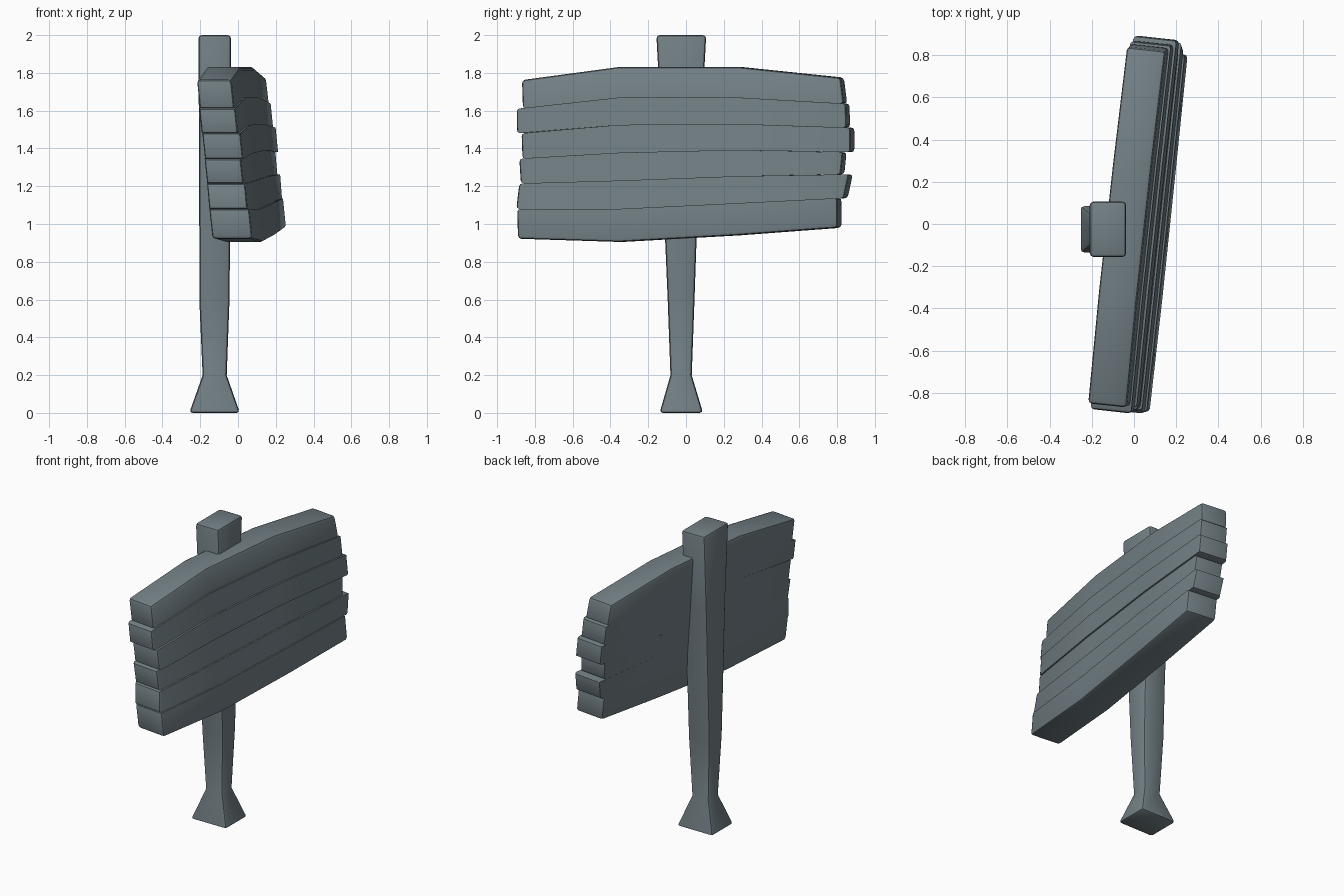
import bpy, bmesh

if "Cube" in bpy.data.objects:
    bpy.data.objects.remove(bpy.data.objects["Cube"])

mat = bpy.data.materials.new("slate grey")
mat.diffuse_color = (0.17, 0.215, 0.235, 1)
mat.use_nodes = True
mat.node_tree.nodes["Principled BSDF"].inputs["Base Color"].default_value = mat.diffuse_color


def loft(name, rings, bevelled, width):
    """Skin four-cornered rings, cap both ends, bevel the edges chosen by rule."""
    bm = bmesh.new()
    vs = [[bm.verts.new(p) for p in r] for r in rings]
    for a, b in zip(vs, vs[1:]):
        for i in range(4):
            j = (i + 1) % 4
            bm.faces.new((a[i], a[j], b[j], b[i]))
    bm.faces.new(vs[0])
    bm.faces.new(vs[-1])
    bmesh.ops.recalc_face_normals(bm, faces=bm.faces)
    # find ring/corner index of each vertex, then pick edges
    idx = {v: (k, i) for k, r in enumerate(vs) for i, v in enumerate(r)}
    edges = [e for e in bm.edges if bevelled(idx[e.verts[0]], idx[e.verts[1]], len(vs) - 1)]
    bmesh.ops.bevel(bm, geom=edges, offset=width, segments=2, profile=0.5,
                    affect='EDGES', clamp_overlap=True)
    me = bpy.data.meshes.new(name)
    bm.to_mesh(me)
    bm.free()
    me.materials.append(mat)
    ob = bpy.data.objects.new(name, me)
    bpy.context.collection.objects.link(ob)
    bpy.ops.object.select_all(action='DESELECT')
    ob.select_set(True)
    bpy.context.view_layer.objects.active = ob
    bpy.ops.object.shade_smooth_by_angle(angle=0.6)
    return ob


# Post with flared foot: z, x min, x max, y min, y max
sections = [(0, -.258, .01, -.14, .09), (.2, -.187, -.06, -.082, .03),
            (.6, -.205, -.045, -.097, .045), (.95, -.205, -.042, -.112, .057),
            (1.5, -.207, -.039, -.13, .08), (2.0, -.21, -.037, -.157, .107)]
loft("post", [[(a, c, z), (b, c, z), (b, d, z), (a, d, z)] for z, a, b, c, d in sections],
     lambda p, q, n: p[1] == q[1] or p[0] == q[0] and p[0] in (0, n), 0.018)

# Plank seams from top to bottom: heights at left end, two middle stations, right end
seams = [(1.762, 1.832, 1.832, 1.775), (1.61, 1.67, 1.67, 1.637),
         (1.48, 1.525, 1.53, 1.51), (1.345, 1.375, 1.39, 1.38),
         (1.215, 1.23, 1.253, 1.263), (1.08, 1.08, 1.11, 1.137),
         (.922, .905, .94, .98)]
# Per plank: left y top/bottom, right y top/bottom, thickness
planks = [(-.85, -.845, .838, .855, .183), (-.877, -.875, .868, .87, .192),
          (-.85, -.845, .893, .893, .203), (-.863, -.855, .852, .84, .193),
          (-.862, -.878, .885, .858, .203), (-.872, -.868, .825, .825, .212)]


def board_point(y, z, d):
    """The board is turned about the post and leans back toward the top."""
    return (-.125 + .11 * y - .1 * (z - 1.76) + d, y - .11 * d, z)


for n, (lt, lb, rt, rb, t) in enumerate(planks):
    rings = []
    for k in range(4):
        yt, yb = (lt, -.33, .29, rt)[k], (lb, -.33, .29, rb)[k]
        zt, zb = seams[n][k], seams[n + 1][k]
        rings.append([board_point(yt, zt, 0), board_point(yt, zt, t),
                      board_point(yb, zb, t), board_point(yb, zb, 0)])

    def rule(p, q, last, n=n):
        if p[0] == q[0]:                      # rim of each plank end
            return p[0] in (0, last)
        return (n == 0 and p[1] in (0, 1)) or (n == 5 and p[1] in (2, 3))

    loft("plank_%d" % (n + 1), rings, rule, 0.018)
